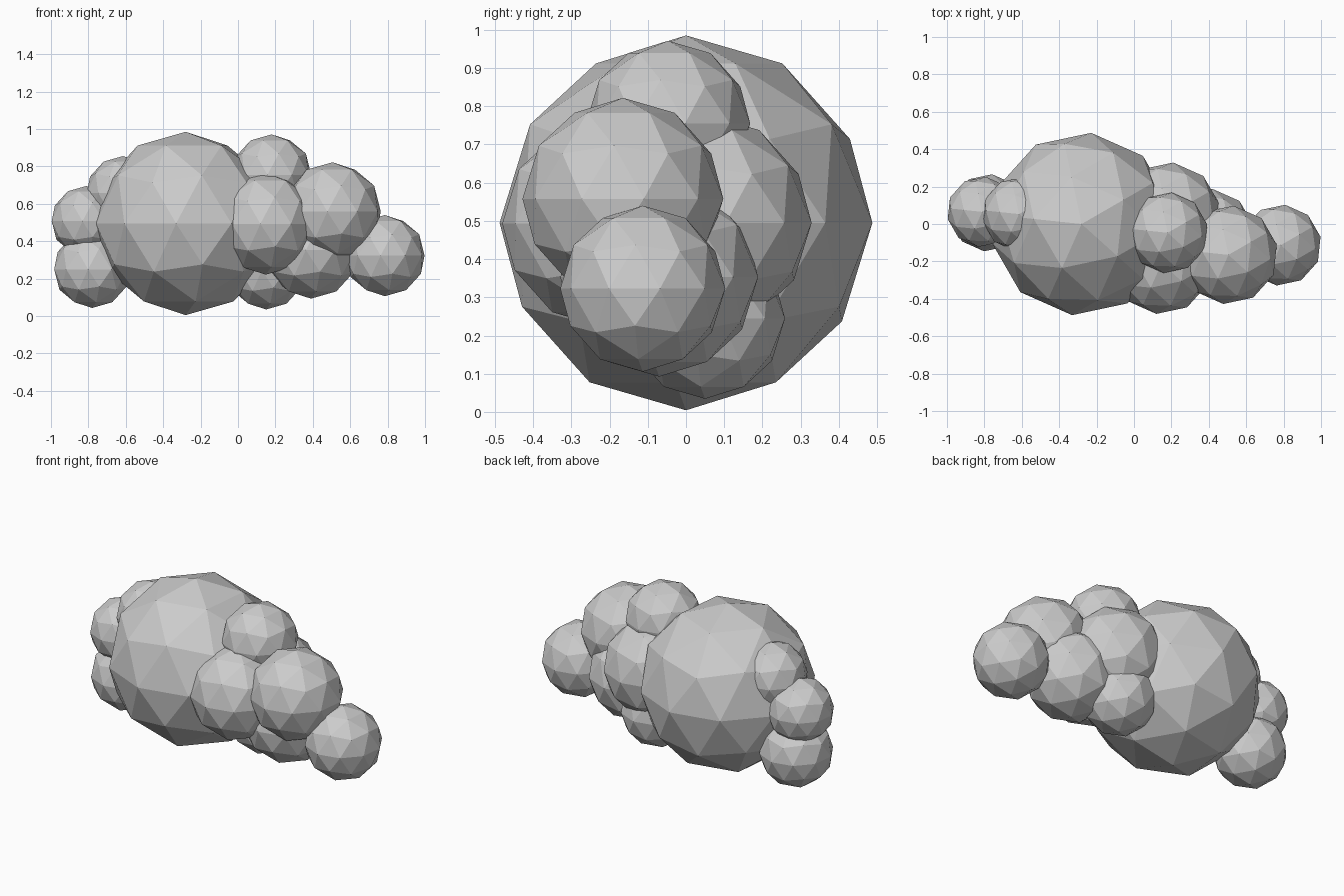
import bpy
from math import radians

if "Cube" in bpy.data.objects:
    bpy.data.objects.remove(bpy.data.objects["Cube"])


def puff(name, centre, radius):
    """Flat-faced cloud puff: an 80-sided icosphere turned about z."""
    bpy.ops.mesh.primitive_ico_sphere_add(
        subdivisions=2, radius=radius, location=centre,
        rotation=(0, 0, radians(30)))
    obj = bpy.context.object
    obj.name = name
    bpy.ops.object.shade_flat()
    return obj


# Main body of the cloud
puff("main_puff", (-0.28, 0.0, 0.495), 0.49)

# Cluster on the right, tapering to the end
puff("right_front_puff", (0.148, -0.21, 0.493), 0.272)
puff("right_back_puff", (0.18, 0.045, 0.495), 0.285)
puff("right_top_puff", (0.18, -0.047, 0.755), 0.216)
puff("right_bottom_puff", (0.15, 0.05, 0.245), 0.21)
puff("right_low_puff", (0.39, -0.07, 0.353), 0.26)
puff("right_outer_puff", (0.505, -0.165, 0.558), 0.264)
puff("right_end_puff", (0.785, -0.113, 0.323), 0.217)

# Small cluster on the left
puff("left_low_puff", (-0.78, 0.06, 0.25), 0.207)
puff("left_end_puff", (-0.812, 0.065, 0.507), 0.188)
puff("left_top_puff", (-0.615, 0.053, 0.657), 0.198)
